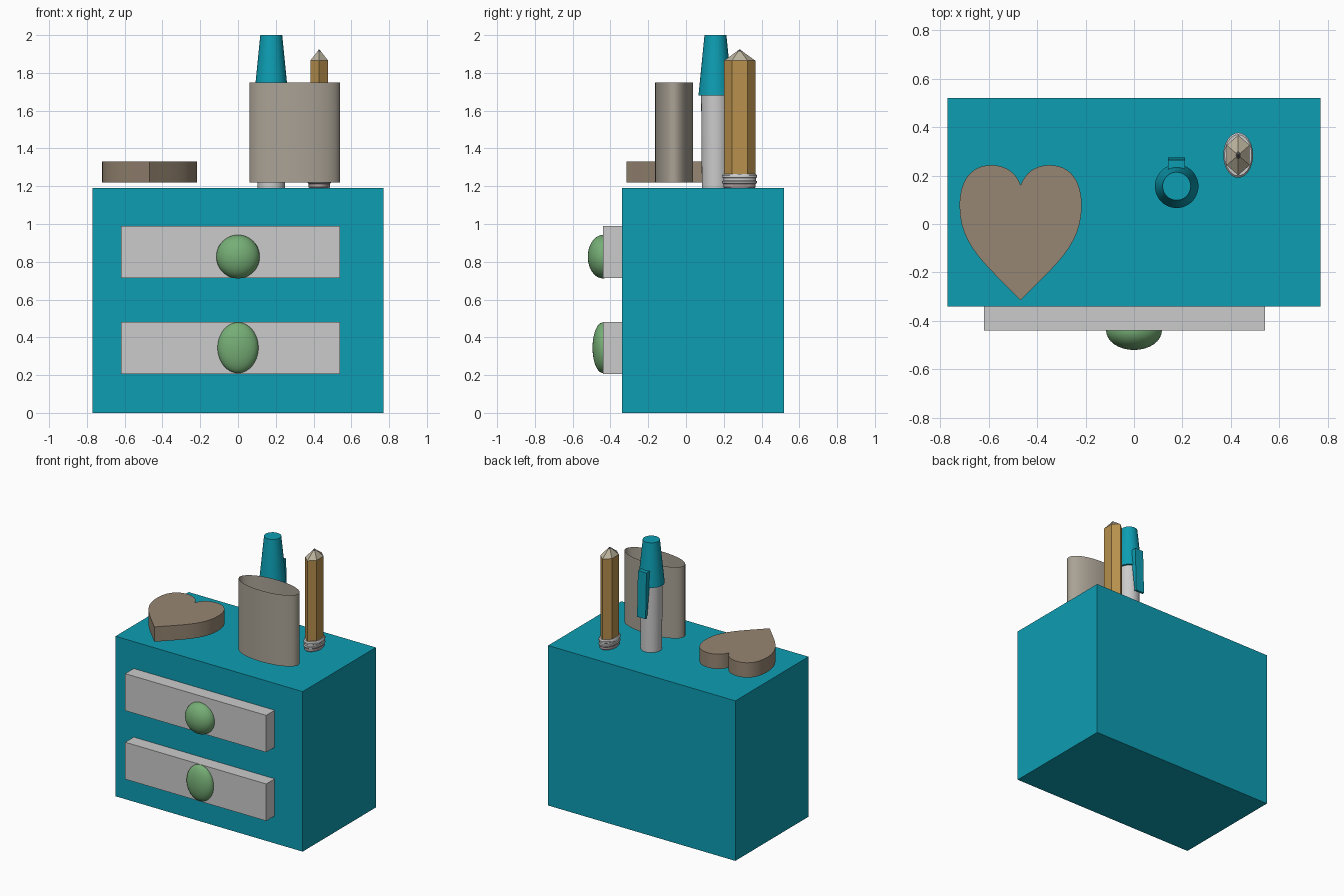
import bpy, bmesh, math
from mathutils import Vector
from mathutils.geometry import interpolate_bezier

if "Cube" in bpy.data.objects:
    bpy.data.objects.remove(bpy.data.objects["Cube"])


def mat(name, r, g, b):
    m = bpy.data.materials.new(name)
    m.diffuse_color = (r, g, b, 1)
    m.use_nodes = True
    m.node_tree.nodes["Principled BSDF"].inputs["Base Color"].default_value = m.diffuse_color
    return m


TEAL = mat("teal", 0.004, 0.34, 0.45)
GREEN = mat("green", 0.18, 0.42, 0.18)
WOOD = mat("brown", 0.31, 0.24, 0.17)
CLAY = mat("clay", 0.40, 0.36, 0.30)
PENCIL = mat("pencil_yellow", 0.48, 0.28, 0.075)
BARE = mat("bare_wood", 0.50, 0.45, 0.34)
PINK = mat("eraser_pink", 0.45, 0.36, 0.37)
LEAD = mat("lead", 0.06, 0.06, 0.06)


def finish(name, bm, material=None, smooth=False):
    bmesh.ops.recalc_face_normals(bm, faces=bm.faces)
    me = bpy.data.meshes.new(name)
    bm.to_mesh(me)
    bm.free()
    ob = bpy.data.objects.new(name, me)
    bpy.context.collection.objects.link(ob)
    if material:
        me.materials.append(material)
    if smooth:
        bpy.ops.object.select_all(action='DESELECT')
        ob.select_set(True)
        bpy.context.view_layer.objects.active = ob
        bpy.ops.object.shade_smooth_by_angle(angle=math.radians(35))
    return ob


def loft(name, rings, material=None, smooth=False, caps=True):
    """Skin a list of equal-length point rings."""
    bm = bmesh.new()
    vs = [[bm.verts.new(p) for p in ring] for ring in rings]
    n = len(vs[0])
    for a, b in zip(vs, vs[1:]):
        for i in range(n):
            j = (i + 1) % n
            bm.faces.new((a[i], a[j], b[j], b[i]))
    if caps:
        bm.faces.new(vs[0])
        bm.faces.new(vs[-1])
    return finish(name, bm, material, smooth)


def box(name, x, y, z, material=None):
    ring = lambda h: [(x[0], y[0], h), (x[1], y[0], h), (x[1], y[1], h), (x[0], y[1], h)]
    return loft(name, [ring(z[0]), ring(z[1])], material)


def turned(name, centre, profile, material=None, sides=48, sx=1, sy=1, caps=True, phase=0):
    """Stack of (radius, z) rings with an optional elliptical section."""
    rings = []
    for r, z in profile:
        ring = []
        for i in range(sides):
            a = math.tau * i / sides + phase
            ring.append((centre[0] + sx * r * math.cos(a), centre[1] + sy * r * math.sin(a), z))
        rings.append(ring)
    return loft(name, rings, material, sides > 8, caps)


# Cabinet and drawers
box("cabinet", (-0.77, 0.77), (-0.34, 0.52), (0, 1.19), TEAL)
box("upper_drawer", (-0.62, 0.54), (-0.44, -0.34), (0.715, 0.99))
box("lower_drawer", (-0.62, 0.54), (-0.44, -0.34), (0.205, 0.48))

# Drawer knobs
for name, size, z in (("upper_knob", (0.115, 0.08, 0.115), 0.827),
                      ("lower_knob", (0.108, 0.055, 0.134), 0.345)):
    bm = bmesh.new()
    bmesh.ops.create_uvsphere(bm, u_segments=32, v_segments=24, radius=1)
    for v in bm.verts:
        v.co = Vector((v.co.x * size[0], v.co.y * size[1] - 0.44, v.co.z * size[2] + z))
    finish(name, bm, GREEN, True)

# Heart: right half from Bezier segments, then mirrored
keys = [((0, .16), (.02, .215), (.065, .243), (.12, .243)),
        ((.12, .243), (.20, .243), (.252, .185), (.252, .075)),
        ((.252, .075), (.252, -.09), (.14, -.17), (0, -.315))]
half = []
for seg in keys:
    p0, h0, h1, p1 = [Vector((x, y, 0)) for x, y in seg]
    half += interpolate_bezier(p0, h0, h1, p1, 13)[:-1]
half.append(Vector((0, -.315, 0)))
outline = [(p.x, p.y) for p in half] + [(-p.x, p.y) for p in half[-2:0:-1]]
loft("heart_box", [[(x - 0.468, y, z) for x, y in outline] for z in (1.22, 1.33)], WOOD, True)

# Open oval holder
turned("oval_holder", (0.30, -0.063), [(1, 1.22), (1, 1.75)], CLAY, 64, 0.24, 0.10, caps=False)

# Pen
pen = (0.176, 0.156)
turned("pen_barrel", pen, [(0.072, 1.19), (0.076, 1.69)])
turned("pen_cap", pen, [(0.09, 1.68), (0.058, 2.0)], TEAL)
clip = lambda y0, y1, z: [(0.14, y0, z), (0.21, y0, z), (0.21, y1, z), (0.14, y1, z)]
loft("pen_clip", [clip(0.258, 0.275, 1.46), clip(0.215, 0.265, 1.80)], TEAL)

# Pencil, stretched along y
pc = (0.43, 0.284)
oval = dict(sx=0.66, sy=1)
turned("pencil_eraser", pc, [(0.080, 1.19), (0.085, 1.195), (0.085, 1.22)], PINK, 32, **oval)
turned("pencil_ferrule", pc, [(0.085, 1.212), (0.093, 1.218), (0.093, 1.226), (0.086, 1.230),
                              (0.086, 1.243), (0.093, 1.247), (0.093, 1.258), (0.085, 1.266)],
       None, 32, **oval)
hexa = dict(sides=6, phase=math.pi / 6, **oval)
turned("pencil_shaft", pc, [(0.083, 1.26), (0.083, 1.865)], PENCIL, **hexa)
turned("pencil_point", pc, [(0.083, 1.865), (0.016, 1.913)], BARE, **hexa)
turned("pencil_lead", pc, [(0.016, 1.913), (0.002, 1.924)], LEAD, 12, **oval)
